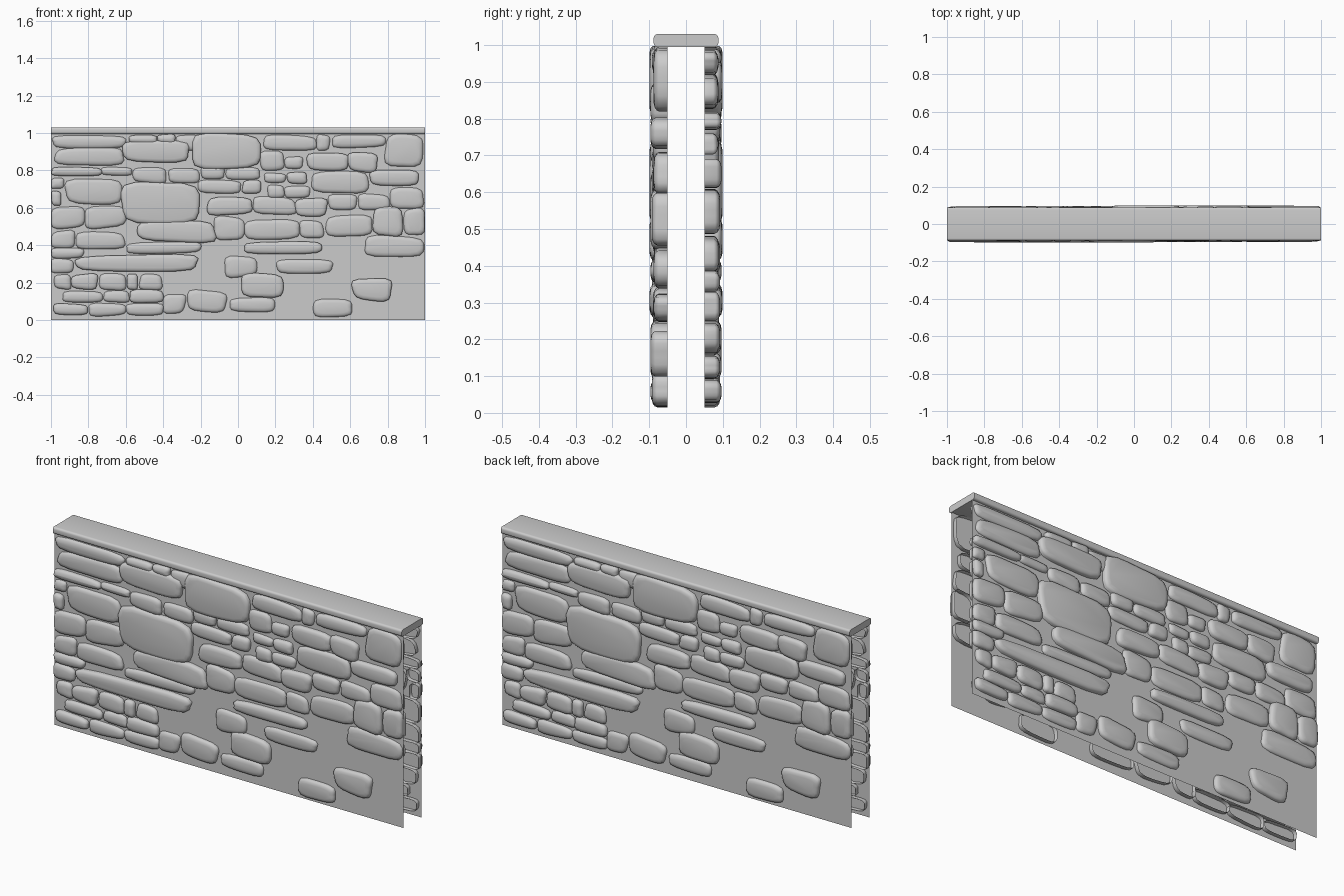
import bpy, bmesh, math, random
from mathutils import Vector

if "Cube" in bpy.data.objects:
    bpy.data.objects.remove(bpy.data.objects["Cube"])

random.seed(7)
WALL_Y = 0.072      # mortar sheet
BACK_Y = 0.05       # open back rim of the stones
GAP = 0.005
SIDES = 22

bm = bmesh.new()


def clamp(v, lo, hi):
    return max(lo, min(hi, v))


def stone(x0, x1, z0, z1):
    """Pillow-shaped stone shell with a wobbly rounded outline, open behind."""
    w, h = x1 - x0, z1 - z0
    j = 0.10 * min(w, h)
    r = lambda: random.uniform(-j, j)
    corners = [Vector((x + r(), z + r())) for x, z in
               ((x0, z0), (x1, z0), (x1, z1), (x0, z1))]
    face = 0.099 if w * h > 0.045 else random.choice((0.088, 0.09, 0.093, 0.097))
    phase = random.uniform(0, 6.28)
    outline = []
    for i in range(SIDES):
        a = 2 * math.pi * (i + 0.5) / SIDES
        c, s = math.cos(a), math.sin(a)
        k = (abs(c) ** 4.5 + abs(s) ** 4.5) ** (-1 / 4.5)
        k *= 1 + 0.025 * math.sin(3 * a + phase)
        u, v = (c * k + 1) / 2, (s * k + 1) / 2
        p = (corners[0] * (1 - u) + corners[1] * u) * (1 - v) \
            + (corners[3] * (1 - u) + corners[2] * u) * v
        outline.append(p)
    mid = sum(outline, Vector((0, 0))) / SIDES
    rings = []
    for inset, y in ((0, BACK_Y), (0, face - 0.014), (0.003, face - 0.008),
                     (0.010, face - 0.003), (0.022, face)):
        kx, kz = 1 - 2 * inset / w, 1 - 2 * inset / h
        rings.append([bm.verts.new((clamp(mid.x + (p.x - mid.x) * kx, -0.998, 0.998), -y,
                                    clamp(mid.y + (p.y - mid.y) * kz, 0.004, 0.997)))
                      for p in outline])
    for a, b in zip(rings, rings[1:]):
        for i in range(SIDES):
            n = (i + 1) % SIDES
            bm.faces.new((a[i], a[n], b[n], b[i]))
    bm.faces.new(rings[-1])


def row(z0, z1, *xs):
    """Stones side by side between the given x joints."""
    for a, b in zip(xs, xs[1:]):
        stone(a + GAP / 2, b - GAP / 2, z0 + GAP / 2, z1 - GAP / 2)


# upper left courses
row(0.92, 0.99, -0.99, -0.60)
row(0.83, 0.92, -0.98, -0.61)
row(0.83, 0.97, -0.61, -0.25)
row(0.94, 0.995, -0.58, -0.43, -0.33)
row(0.91, 0.99, -0.33, -0.21)
row(0.80, 0.998, -0.24, 0.12)
row(0.77, 0.82, -1, -0.73, -0.56)
row(0.73, 0.82, -0.56, -0.38, -0.20)
row(0.70, 0.76, -1, -0.93)
row(0.61, 0.76, -0.93, -0.62)
row(0.53, 0.75, -0.61, -0.19)
row(0.61, 0.69, -1, -0.94)
row(0.49, 0.61, -1, -0.82, -0.60)
row(0.38, 0.48, -1, -0.87, -0.60)
row(0.41, 0.54, -0.54, -0.12)
# upper right courses
row(0.90, 0.99, 0.13, 0.42, 0.49)
row(0.92, 0.99, 0.50, 0.79)
row(0.80, 0.90, 0.12, 0.25)
row(0.81, 0.88, 0.25, 0.35)
row(0.79, 0.90, 0.37, 0.59, 0.75)
row(0.82, 0.99, 0.79, 0.99)
row(0.75, 0.82, -0.20, -0.07, 0.12)
row(0.67, 0.75, -0.22, 0.02, 0.13)
row(0.73, 0.79, 0.14, 0.26, 0.37)
row(0.67, 0.80, 0.39, 0.70)
row(0.71, 0.80, 0.71, 0.97)
row(0.65, 0.72, 0.15, 0.25, 0.39)
row(0.56, 0.66, -0.16, 0.08, 0.31, 0.48)
row(0.59, 0.68, 0.48, 0.64, 0.81)
row(0.60, 0.71, 0.81, 0.99)
row(0.42, 0.55, -0.13, 0.03)
row(0.43, 0.54, 0.03, 0.33, 0.46)
row(0.45, 0.57, 0.47, 0.73)
row(0.45, 0.60, 0.73, 0.89, 1)
row(0.35, 0.42, 0.03, 0.45)
row(0.34, 0.45, 0.67, 0.99)
# lower left courses
row(0.35, 0.42, -0.60, -0.20)
row(0.25, 0.35, -0.87, -0.21)
row(0.33, 0.39, -1, -0.82)
row(0.25, 0.33, -1, -0.88)
row(0.16, 0.25, -0.98, -0.89, -0.75, -0.60, -0.53, -0.40)
row(0.09, 0.16, -0.94, -0.72, -0.58, -0.40)
row(0.02, 0.09, -0.99, -0.80, -0.60, -0.40)
row(0.03, 0.14, -0.40, -0.28)
row(0.04, 0.16, -0.27, -0.06)
# loose stones in the bare mortar
row(0.04, 0.12, -0.05, 0.20)
row(0.12, 0.25, 0.01, 0.25)
row(0.23, 0.34, -0.07, 0.11)
row(0.24, 0.33, 0.21, 0.51)
row(0.01, 0.12, 0.41, 0.62)
row(0.10, 0.22, 0.61, 0.82)

bmesh.ops.recalc_face_normals(bm, faces=bm.faces)
for f in bm.faces:      # every shell faces away from the wall core
    f.smooth = True
    if len(f.verts) == SIDES and f.normal.y > 0:
        f.normal_flip()
stones = bpy.data.meshes.new("stones")
bm.to_mesh(stones)
bm.free()

sheet = bpy.data.meshes.new("mortar")
sheet.from_pydata([(-1, -WALL_Y, 0), (1, -WALL_Y, 0), (1, -WALL_Y, 1), (-1, -WALL_Y, 1)],
                  [], [(0, 1, 2, 3)])

# each side of the wall; the back is the front turned half round
for side, angle in (("front", 0), ("back", math.pi)):
    for part, mesh in (("stones", stones), ("mortar", sheet)):
        ob = bpy.data.objects.new(f"{side}_{part}", mesh)
        ob.rotation_euler.z = angle
        bpy.context.collection.objects.link(ob)

# coping slab with rounded long edges
bpy.ops.mesh.primitive_cube_add(size=1, location=(0, 0, 1.0125))
cap = bpy.context.object
cap.name = "coping_slab"
cap.scale = (2, 0.176, 0.035)
bpy.ops.object.transform_apply(scale=True)
cb = bmesh.new()
cb.from_mesh(cap.data)
long_edges = [e for e in cb.edges if abs(e.verts[0].co.x - e.verts[1].co.x) > 1]
bmesh.ops.bevel(cb, geom=long_edges, offset=0.011, segments=4, profile=0.5, affect='EDGES')
cb.to_mesh(cap.data)
cb.free()
bpy.ops.object.shade_smooth_by_angle(angle=math.radians(40))
